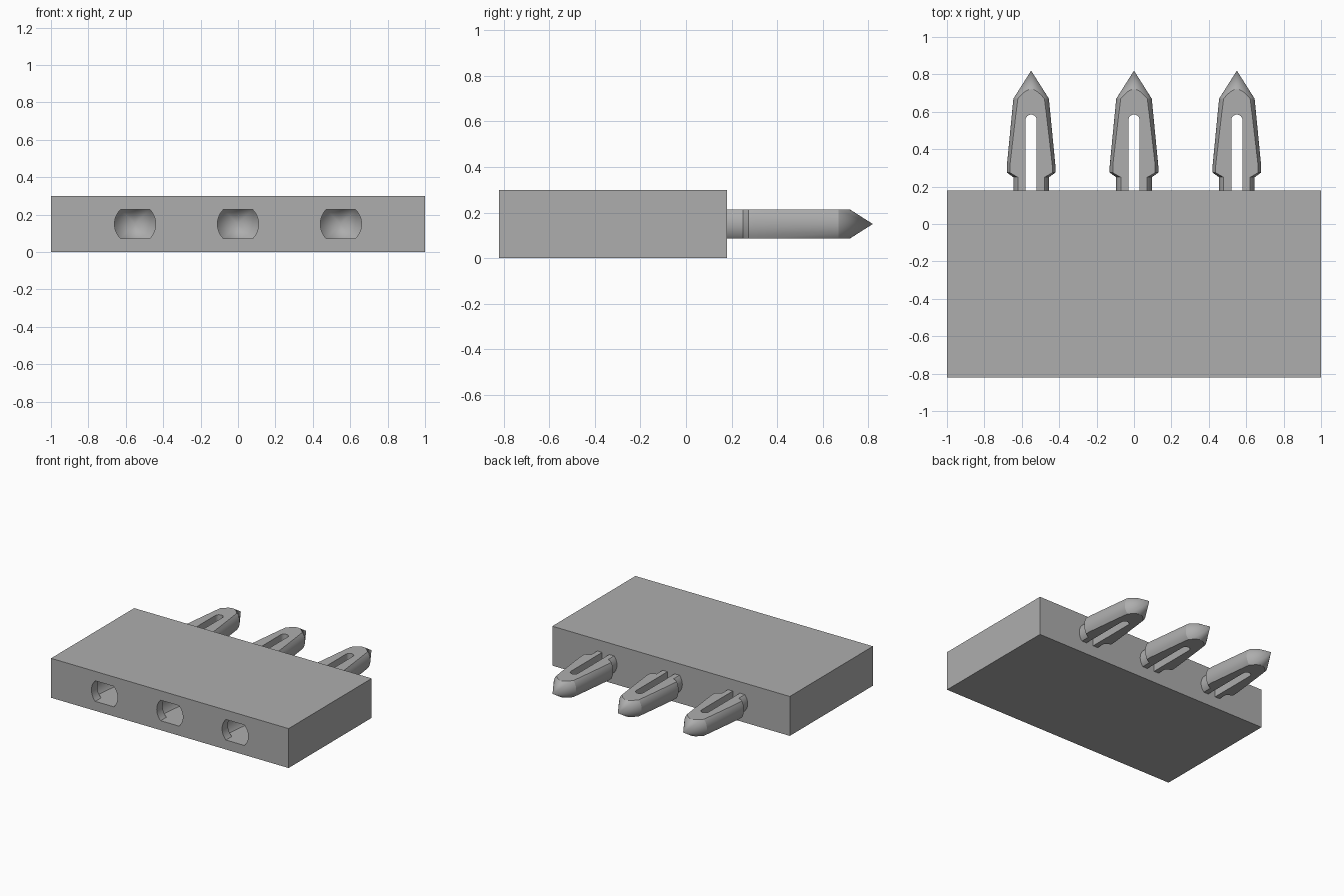
import bpy, bmesh, math
from mathutils import Vector

if "Cube" in bpy.data.objects:
    bpy.data.objects.remove(bpy.data.objects["Cube"], do_unlink=True)

MID_Z = 0.15
CENTRES = (-0.55, 0, 0.55)

grey = bpy.data.materials.new("light_grey")
grey.use_nodes = True
grey.diffuse_color = (0.42, 0.42, 0.42, 1)
grey.node_tree.nodes["Principled BSDF"].inputs["Base Color"].default_value = grey.diffuse_color


def finish(name, bm):
    bmesh.ops.recalc_face_normals(bm, faces=bm.faces)
    mesh = bpy.data.meshes.new(name)
    bm.to_mesh(mesh)
    bm.free()
    mesh.materials.append(grey)
    obj = bpy.data.objects.new(name, mesh)
    bpy.context.collection.objects.link(obj)
    return obj


def box(name, low, high):
    bm = bmesh.new()
    bmesh.ops.create_cube(bm, size=1)
    low, high = Vector(low), Vector(high)
    for v in bm.verts:
        v.co = (low + high) / 2 + v.co * (high - low)
    return finish(name, bm)


def turned(name, x, profile, half_height, sides=48):
    """Spin (y, radius) points about a y-axis line, then slice flat above and below."""
    bm = bmesh.new()
    verts = [bm.verts.new((r, y, 0)) for y, r in profile]
    edges = [bm.edges.new(pair) for pair in zip(verts, verts[1:])]
    bmesh.ops.spin(bm, geom=verts + edges, cent=(0, 0, 0), axis=(0, 1, 0),
                   angle=math.tau, steps=sides)
    bmesh.ops.remove_doubles(bm, verts=bm.verts, dist=1e-5)
    for side in (1, -1):
        bmesh.ops.bisect_plane(bm, geom=bm.verts[:] + bm.edges[:] + bm.faces[:],
                               plane_co=(0, 0, side * half_height),
                               plane_no=(0, 0, side), clear_outer=True)
        bmesh.ops.holes_fill(bm, edges=[e for e in bm.edges if e.is_boundary])
    bmesh.ops.translate(bm, verts=bm.verts, vec=(x, 0, MID_Z))
    return finish(name, bm)


def slot_cutter(x, half_width, y_start, y_arc):
    """Upright round-ended prism for the gap between the two prongs."""
    outline = [(half_width, y_start)]
    for i in range(13):
        a = math.pi * i / 12
        outline.append((half_width * math.cos(a), y_arc + half_width * math.sin(a)))
    outline.append((-half_width, y_start))
    bm = bmesh.new()
    face = bm.faces.new([bm.verts.new((x + px, py, 0)) for px, py in outline])
    top = bmesh.ops.extrude_face_region(bm, geom=[face])["geom"]
    bmesh.ops.translate(bm, verts=[v for v in top if isinstance(v, bmesh.types.BMVert)],
                        vec=(0, 0, 0.3))
    return finish("slot_cutter", bm)


def cut(obj, cutter):
    mod = obj.modifiers.new("cut", "BOOLEAN")
    mod.operation, mod.solver, mod.object = "DIFFERENCE", "EXACT", cutter
    cutter.hide_render = True
    bpy.context.view_layer.objects.active = obj
    bpy.ops.object.modifier_apply(modifier=mod.name)
    bpy.data.objects.remove(cutter, do_unlink=True)


def smooth(obj):
    bpy.ops.object.select_all(action="DESELECT")
    obj.select_set(True)
    bpy.context.view_layer.objects.active = obj
    bpy.ops.object.shade_smooth_by_angle(angle=math.radians(20))


# Main slab with three sockets in the front
FRONT, BACK = -0.82, 0.18
block = box("block", (-1, FRONT, 0), (1, BACK, 0.3))
SOCKET = [(-0.05, 0), (-0.05, 0.11), (0.07, 0.11), (0.1, 0.145), (0.13, 0.145),
          (0.5, 0.11), (0.66, 0)]
for x in CENTRES:
    cut(block, turned("socket_cutter", x, [(FRONT + d, r) for d, r in SOCKET], 0.078))
smooth(block)

# Split snap pins on the back
PIN = [(-0.005, 0), (-0.005, 0.095), (0.07, 0.095), (0.095, 0.13), (0.13, 0.13),
       (0.49, 0.095), (0.64, 0)]
for label, x in zip(("right", "middle", "left"), CENTRES):
    pin = turned(f"snap_pin_{label}", x, [(BACK + d, r) for d, r in PIN], 0.063)
    cut(pin, slot_cutter(x, 0.03, 0.1, 0.555))
    smooth(pin)
